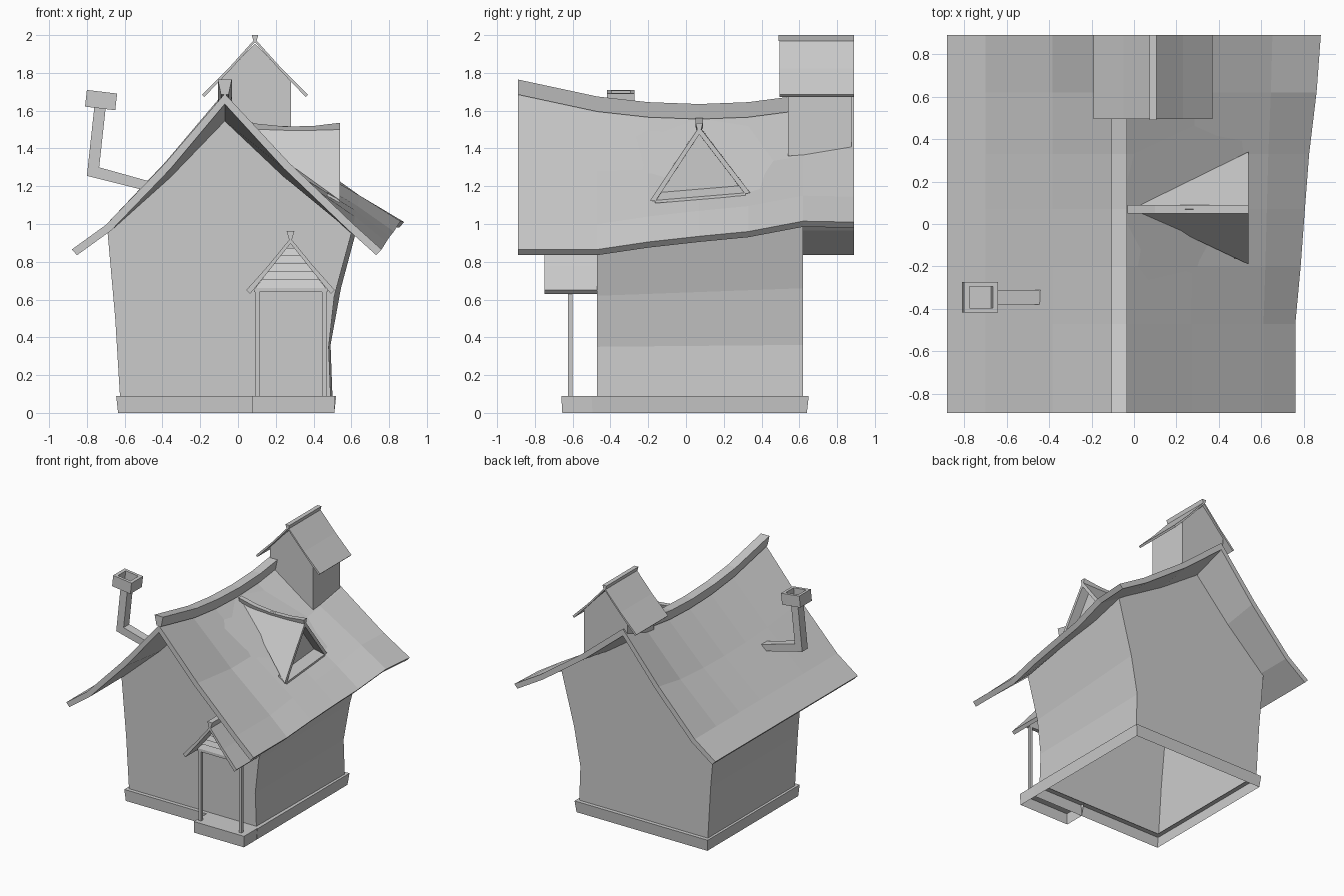
import bpy, bmesh

if "Cube" in bpy.data.objects:
    bpy.data.objects.remove(bpy.data.objects["Cube"])


def make(name, verts, faces):
    """Mesh object with consistent normals and flat faces."""
    bm = bmesh.new()
    vs = [bm.verts.new(v) for v in verts]
    for f in faces:
        bm.faces.new([vs[i] for i in f])
    bmesh.ops.recalc_face_normals(bm, faces=bm.faces)
    me = bpy.data.meshes.new(name)
    bm.to_mesh(me)
    bm.free()
    ob = bpy.data.objects.new(name, me)
    bpy.context.collection.objects.link(ob)
    return ob


def loft(name, sections, closed=True, caps=True):
    """Join equal-length point rings; cap the two ends."""
    n, m = len(sections[0]), len(sections)
    faces = [(s * n + i, s * n + (i + 1) % n, (s + 1) * n + (i + 1) % n, (s + 1) * n + i)
             for s in range(m - 1) for i in range(n if closed else n - 1)]
    if caps:
        faces += [tuple(range(n)), tuple(range((m - 1) * n, m * n))]
    return make(name, [p for s in sections for p in s], faces)


def along_y(profile, y):
    return [(x, y, z) for x, z in profile]


def prism(name, profile, y0, y1):
    return loft(name, [along_y(profile, y0), along_y(profile, y1)])


def rect(x0, x1, y0, y1, z):
    return [(x0, y0, z), (x1, y0, z), (x1, y1, z), (x0, y1, z)]


def box(name, x0, x1, y0, y1, z0, z1):
    return loft(name, [rect(x0, x1, y0, y1, z0), rect(x0, x1, y0, y1, z1)])


def wedge(x, z, top, bottom, h):
    """Ridge-cap cross-section, wider at the top."""
    return [(x - top, z + h), (x + top, z + h), (x + bottom, z), (x - bottom, z)]


# Foundation ring and hollow porch step
loft("foundation", [rect(-.635, .51, -.495, .64, 0), rect(-.645, .52, -.5, .65, .09),
                    rect(-.61, .48, -.46, .61, .09)], caps=False)
step = rect(.075, .51, -.655, -.495, 0) + rect(.075, .515, -.66, -.47, .09)
make("porch_step", step, [(0, 1, 5, 4), (1, 2, 6, 5), (3, 0, 4, 7), (4, 5, 6, 7)])

# Walls: crooked gable profile, open at the floor
front = [(-.625, .09), (-.65, .5), (-.69, .95), (-.07, 1.55),
         (.6, .95), (.51, .62), (.48, .35), (.49, .09)]
back = [(-.625, .09), (-.65, .5), (-.69, .95), (-.07, 1.57),
        (.66, 1.09), (.545, .66), (.49, .36), (.5, .09)]
loft("walls", [along_y(front, -.47), along_y(back, .62)], closed=False)

# Main roof: sagging ridge, right eave rising and flaring toward the back
stations = [(-.89, 1.69, .76, .865), (-.47, 1.60, .76, .865), (-.2, 1.57, .785, .905),
            (.07, 1.56, .805, .935), (.33, 1.57, .825, .96), (.62, 1.61, .86, 1.015),
            (.89, 1.70, .88, 1.01)]
rings = []
for y, ridge, ex, ez in stations:
    kx, kz = .61 + (ex - .76) * .35, ez + .135
    lx, lz = -.70, .995
    top = [(-.88, .865), (lx, lz), (-.385, (ridge + lz) / 2 - .02), (-.07, ridge),
           ((kx - .07) / 2, (ridge + kz) / 2 - .02), (kx, kz), (ex, ez)]
    low = [(x + (.028 if x < -.1 else -.028 if x > 0 else 0),
            z - (.03 if abs(x + .07) > .05 else .055)) for x, z in top]
    rings.append(along_y(top + low[::-1], y))
loft("roof", rings)

# Ridge cap, running into the turret
cap_path = [(y, z) for y, z, _, _ in stations[:5]] + [(.56, 1.60)]
loft("ridge_cap", [along_y(wedge(-.07, z - .005, .037, .02, .08), y) for y, z in cap_path])

# Turret
shoulders = [(.28, 1.76), (.09, 1.955), (-.10, 1.76)]
loft("turret_walls",
     [along_y([(-.10, 1.54), (-.07, 1.57), (.28, 1.36)] + shoulders, .54),
      along_y([(-.10, 1.63), (-.07, 1.66), (.28, 1.385)] + shoulders, .875)])


def gable_roof(name, cx, half, z_eave, z_top, sag, t, y0, y1):
    zm = (z_eave + z_top) / 2 - sag
    top = [(-half, z_eave), (-half / 2, zm), (0, z_top), (half / 2, zm), (half, z_eave)]
    low = [(x * (1 - t / half), z - t * (1 if x else 1.4)) for x, z in top]
    prism(name, [(cx + x, z) for x, z in top + low[::-1]], y0, y1)


gable_roof("turret_roof", .09, .28, 1.685, 1.98, .008, .012, .495, .89)
prism("turret_ridge_cap", wedge(.09, 1.97, .017, .009, .03), .49, .89)

# Dormer on the right slope
for name, y, z in (("dormer_roof_front", -.19, 1.125), ("dormer_roof_back", .34, 1.165)):
    tri = [(.54, .07, 1.515), (-.01, .07, 1.52), (.54, y, z)]
    s = .028 if y < 0 else -.028
    inner = [(.54, .07, 1.475), (-.01, .07, 1.47), (.54, y + s, z - .005)]
    loft(name, [tri, inner])
make("dormer_wall", [(.47, .07, 1.5), (.47, -.155, 1.14), (.47, .30, 1.17)], [(0, 1, 2)])
loft("dormer_sill", [[(x, -.165, z), (x, .315, z + .04), (x, .315, z + .055), (x, -.165, z + .015)]
                     for x, z in ((.47, 1.15), (.54, 1.11))])
loft("dormer_ridge_cap", [[(x, y, z) for y, z in wedge(.07, z, .02, .01, .036)]
                          for x, z in ((-.03, 1.525), (.1, 1.495), (.25, 1.48), (.4, 1.483), (.54, 1.5))])

# Bent stove pipe on the left slope, with a hollow tilted top
pipe = [((-.43, 1.215), (-.44, 1.165)), ((-.735, 1.30), (-.80, 1.255)), ((-.70, 1.62), (-.76, 1.625))]
loft("chimney_pipe", [[(a[0], -.38, a[1]), (a[0], -.31, a[1]), (b[0], -.31, b[1]), (b[0], -.38, b[1])]
                      for a, b in pipe])


def tilted(cx, cz, h):
    return [(cx + sx * h, -.345 + sy * h * .9, cz - sx * h * .12)
            for sx, sy in ((-1, -1), (1, -1), (1, 1), (-1, 1))]


loft("chimney_top", [tilted(-.73, 1.612, .08), tilted(-.72, 1.70, .08),
                     tilted(-.72, 1.70, .055), tilted(-.728, 1.635, .055)])

# Porch: posts, beam, clapboard gable and roof
for side, x in (("left", .09), ("right", .445)):
    box("porch_post_" + side, x, x + .024, -.625, -.6, .09, .645)
box("porch_beam", .085, .475, -.63, -.6, .64, .662)
for i in range(5):
    z0, z1 = .662 + i * .042, .662 + (i + 1) * .042
    w0, w1 = .195 - (z0 - .65) * .78, .195 - (z1 - .65) * .78
    loft("porch_clapboard_%d" % (i + 1),
         [rect(.278 - w0, .278 + w0, -.63, -.605, z0), rect(.278 - w1, .278 + w1, -.612, -.605, z1)])
gable_roof("porch_roof", .278, .234, .65, .925, .006, .02, -.75, -.465)
prism("porch_ridge_cap", wedge(.278, .918, .021, .008, .046), -.75, -.465)
